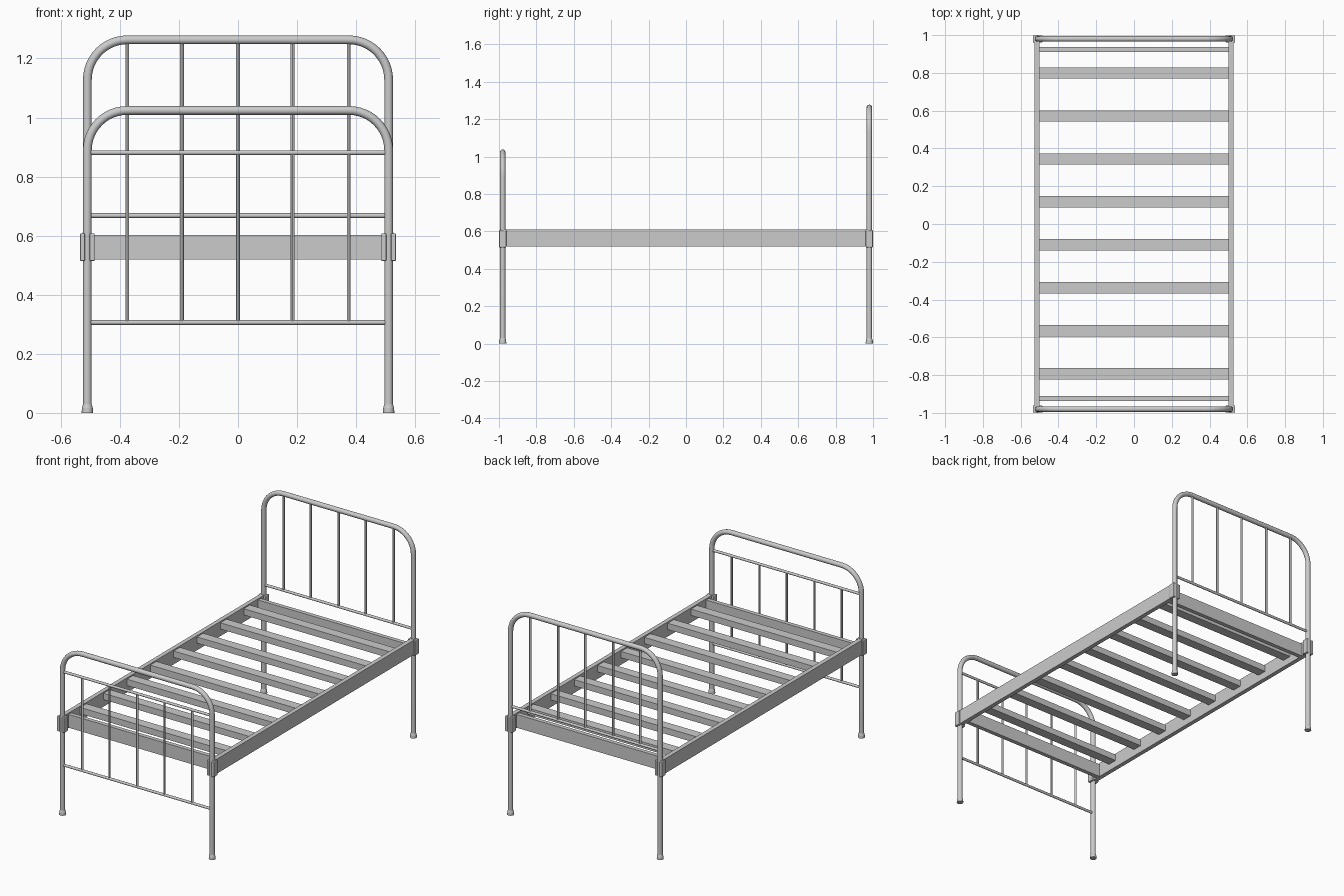
import bpy, math
from mathutils import Vector

if "Cube" in bpy.data.objects:
    bpy.data.objects.remove(bpy.data.objects["Cube"])


def box(name, x, y, z, bevel=0.0):
    """Box from (min, max) ranges."""
    bpy.ops.mesh.primitive_cube_add(size=1, location=[sum(r) / 2 for r in (x, y, z)])
    ob = bpy.context.object
    ob.name = name
    ob.scale = [r[1] - r[0] for r in (x, y, z)]
    bpy.ops.object.transform_apply(location=False, rotation=False, scale=True)
    if bevel:
        m = ob.modifiers.new("bevel", 'BEVEL')
        m.width, m.segments = bevel, 2
    return ob


def rod(name, a, b, r, r2=None, sides=16):
    """Round bar between two points."""
    a, b = Vector(a), Vector(b)
    bpy.ops.mesh.primitive_cone_add(vertices=sides, radius1=r, radius2=r if r2 is None else r2,
                                    depth=(b - a).length, location=(a + b) / 2)
    ob = bpy.context.object
    ob.name = name
    ob.rotation_euler = (b - a).to_track_quat('Z', 'Y').to_euler()
    bpy.ops.object.shade_smooth_by_angle()
    return ob


def arch(name, y, top, half=0.51, corner=0.135, r=0.0148):
    """Bent tube: two legs joined by a round-cornered top."""
    pts = [(-half, y, 0.01)]
    for cx, start in ((-half + corner, 180), (half - corner, 90)):
        for i in range(13):
            t = math.radians(start - 90 * i / 12)
            pts.append((cx + corner * math.cos(t), y, top - corner + corner * math.sin(t)))
    pts.append((half, y, 0.01))
    cu = bpy.data.curves.new(name, 'CURVE')
    cu.dimensions = '3D'
    cu.bevel_depth, cu.bevel_resolution, cu.use_fill_caps = r, 4, True
    sp = cu.splines.new('POLY')
    sp.points.add(len(pts) - 1)
    for p, co in zip(sp.points, pts):
        p.co = (*co, 1)
    sp.use_smooth = True
    ob = bpy.data.objects.new(name, cu)
    bpy.context.collection.objects.link(ob)


SPINDLES = (-0.375, -0.19, 0, 0.185, 0.375)
END = 0.98

# Headboard and footboard: name, y, arch height, crossbars, spindle range
for name, y, top, bars, span in (
        ("headboard", END, 1.263, (0.668,), (0.668, 1.263)),
        ("footboard", -END, 1.024, (0.306, 0.881), (0.306, 0.881))):
    arch(name + "_tube", y, top)
    for z in bars:
        rod(name + "_crossbar", (-0.51, y, z), (0.51, y, z), 0.008)
    for x in SPINDLES:
        rod(name + "_spindle", (x, y, span[0]), (x, y, span[1]), 0.0065, sides=12)

    # Feet and clamps that hold the rails on the posts
    for s in (-1, 1):
        px = 0.51 * s
        rod("foot", (px, y, 0), (px, y, 0.016), 0.0195, 0.0185)
        rod("foot_collar", (px, y, 0.016), (px, y, 0.03), 0.0185, 0.0145)
        for cx in (px - 0.0165, px + 0.0165):
            box("rail_clamp", (cx - 0.0085, cx + 0.0085), (y - 0.019, y + 0.019),
                (0.514, 0.608), 0.004)

    # End rail just inside the posts
    e = 0.923 if y > 0 else -0.923
    box("end_rail", (-0.505, 0.505), (e - 0.013, e + 0.013), (0.52, 0.602))

# Side rails
for s in (-1, 1):
    box("side_rail", (0.513 * s - 0.0135, 0.513 * s + 0.0135), (-0.975, 0.975), (0.52, 0.61))

# Slats
for i in range(8):
    y = -0.793 + i * 0.2275
    box("slat", (-0.503, 0.503), (y - 0.03, y + 0.03), (0.563, 0.602))
